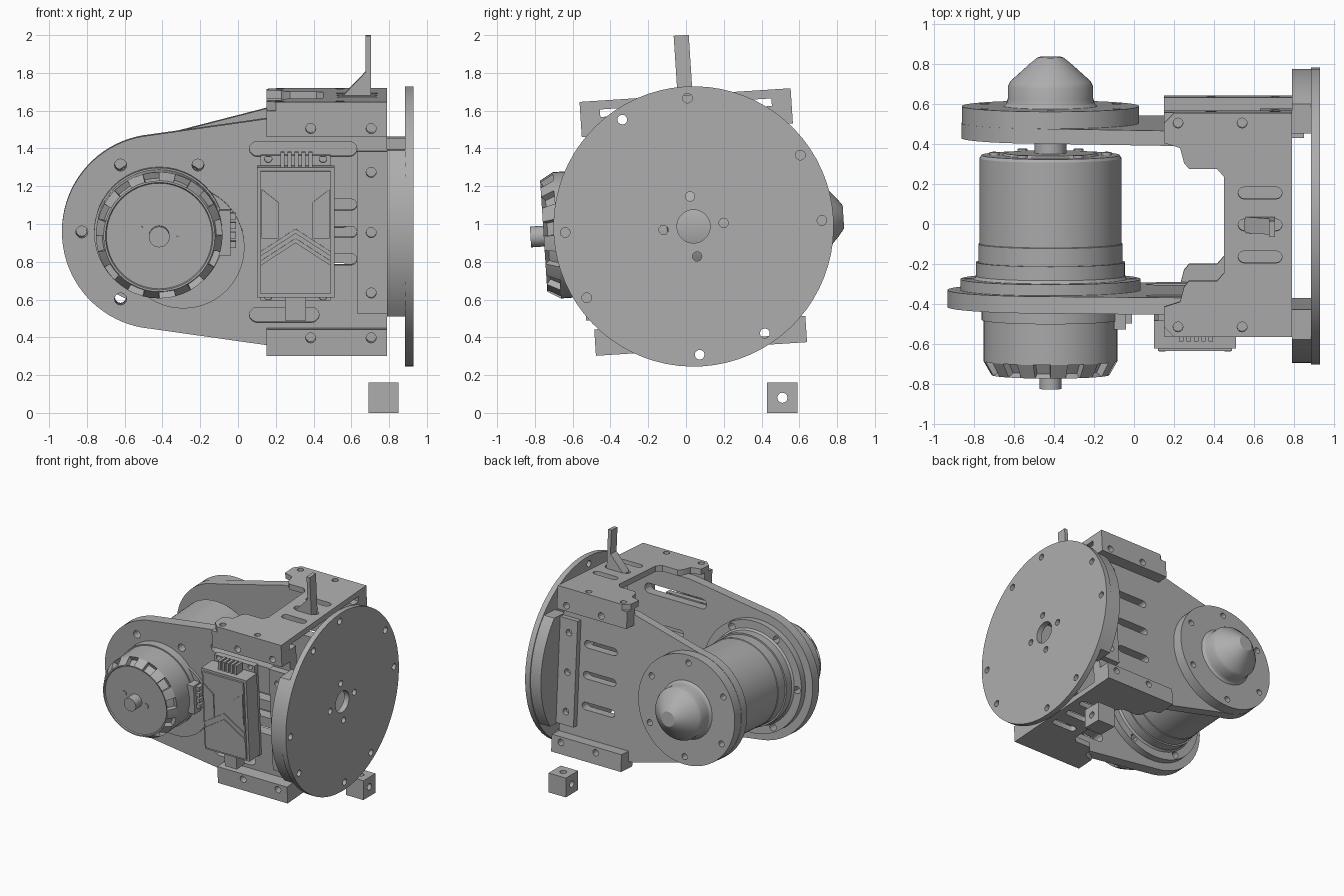
import bpy, bmesh
from math import sin, cos, pi, radians, asin
from mathutils import Matrix

if "Cube" in bpy.data.objects:
    bpy.data.objects.remove(bpy.data.objects["Cube"])

GREY = (0.42, 0.42, 0.42, 1)
metal = bpy.data.materials.new("plain_grey")
metal.use_nodes = True
metal.diffuse_color = GREY
metal.node_tree.nodes["Principled BSDF"].inputs["Base Color"].default_value = GREY

# The whole assembly leans slightly about its long axis
LEAN = Matrix.Translation((0, 0.04, 0.987)) @ Matrix.Rotation(radians(3.7), 4, 'X')
AXES = {'x': Matrix(((0, 0, 1, 0), (1, 0, 0, 0), (0, 1, 0, 0), (0, 0, 0, 1))),
        'y': Matrix(((1, 0, 0, 0), (0, 0, 1, 0), (0, 1, 0, 0), (0, 0, 0, 1))),
        'z': Matrix.Identity(4)}
CX = -0.417  # drive axis


def finish(name, bm, place=LEAN, smooth=True):
    bmesh.ops.remove_doubles(bm, verts=bm.verts, dist=1e-5)
    bmesh.ops.recalc_face_normals(bm, faces=bm.faces)
    mesh = bpy.data.meshes.new(name)
    bm.to_mesh(mesh)
    bm.free()
    mesh.materials.clear()
    mesh.materials.append(metal)
    obj = bpy.data.objects.new(name, mesh)
    bpy.context.collection.objects.link(obj)
    obj.matrix_world = place
    if smooth:
        bpy.ops.object.select_all(action='DESELECT')
        obj.select_set(True)
        bpy.context.view_layer.objects.active = obj
        bpy.ops.object.shade_smooth_by_angle(angle=radians(28))
    return obj


def circle(u, v, r, n=12):
    return [(u + r * cos(2 * pi * i / n), v + r * sin(2 * pi * i / n)) for i in range(n)]


def ring(u, v, radius, count, r, start=0):
    return [circle(u + radius * cos(start + 2 * pi * i / count),
                   v + radius * sin(start + 2 * pi * i / count), r) for i in range(count)]


def rect(u0, u1, v0, v1):
    return [(u0, v0), (u1, v0), (u1, v1), (u0, v1)]


def slot(u0, u1, v, r):
    arc = [pi / 2 + pi * i / 6 for i in range(7)]
    return ([(u0 + r + r * cos(a), v + r * sin(a)) for a in arc]
            + [(u1 - r - r * cos(a), v - r * sin(a)) for a in arc])


def slab(name, axis, w0, w1, outline, holes=(), place=LEAN):
    """Flat part: outline with holes, thickened along an axis."""
    curve = bpy.data.curves.new(name, 'CURVE')
    curve.dimensions, curve.fill_mode = '2D', 'BOTH'
    curve.extrude = (w1 - w0) / 2
    for pts in [outline, *holes]:
        sp = curve.splines.new('POLY')
        sp.points.add(len(pts) - 1)
        for p, (u, v) in zip(sp.points, pts):
            p.co = (u, v, 0, 1)
        sp.use_cyclic_u = True
    temp = bpy.data.objects.new(name, curve)
    bpy.context.collection.objects.link(temp)
    dg = bpy.context.evaluated_depsgraph_get()
    mesh = bpy.data.meshes.new_from_object(temp.evaluated_get(dg))
    bm = bmesh.new()
    bm.from_mesh(mesh)
    bpy.data.objects.remove(temp)
    bpy.data.meshes.remove(mesh)
    bm.transform(AXES[axis] @ Matrix.Translation((0, 0, (w0 + w1) / 2)))
    return finish(name, bm, place)


def lathe(name, profile, n=48, windows=None):
    """Turned part about the drive axis; profile is (y, radius)."""
    bm = bmesh.new()
    rings = [[bm.verts.new((CX + r * u, y, r * v)) for u, v in circle(0, 0, 1, n)]
             for y, r in profile]
    cut = []
    for k, (a, b) in enumerate(zip(rings, rings[1:])):
        for i in range(n):
            j = (i + 1) % n
            f = bm.faces.new((a[i], a[j], b[j], b[i]))
            if k == windows and i % 4 < 2:
                cut.append(f)
    bm.faces.new(rings[0])
    bm.faces.new(rings[-1])
    bmesh.ops.recalc_face_normals(bm, faces=bm.faces)
    if cut:
        bmesh.ops.inset_region(bm, faces=cut, thickness=0.006, depth=-0.035)
    return finish(name, bm)


def side_plate(name, y0, y1, r, holes):
    arc = [pi * 0.53 + pi * 0.94 * i / 40 for i in range(41)]
    outline = [(CX + r * cos(a), r * sin(a)) for a in arc]
    outline += [(0.15, -0.6), (0.24, -0.61), (0.79, -0.61), (0.79, 0.61), (0.24, 0.61), (0.15, 0.6)]
    return slab(name, 'y', y0, y1, outline, holes)


# Side plates
big_slots = [slot(0.06, 0.63, 0.44, 0.04), slot(0.06, 0.43, -0.44, 0.04)]
small_slots = [slot(0.26, 0.63, z, 0.03) for z in (-0.145, 0, 0.145)]
side_plate("front_side_plate", -0.455, -0.37, 0.515,
           big_slots + small_slots + ring(CX, 0, 0.41, 6, 0.032))
side_plate("back_side_plate", 0.39, 0.465, 0.445,
           [slot(0.29, 0.59, z, 0.03) for z in (-0.25, 0, 0.25)])

# Top and bottom bridge plates, open towards the drive
half = [(0.79, 0.56), (0.2, 0.56), (0.15, 0.51), (0.15, 0.41), (0.23, 0.385), (0.25, 0.31),
        (0.275, 0.28), (0.415, 0.28), (0.45, 0.24)]
bridge = half + [(x, -y) for x, y in reversed(half)]
bolts = [circle(x, y, 0.025) for x in (0.22, 0.54) for y in (-0.51, 0.51)]
vents = [slot(0.52, 0.74, y, 0.03) for y in (-0.16, 0, 0.16)]
slab("top_bridge_plate", 'z', 0.65, 0.697, bridge, bolts + vents)
slab("bottom_bridge_plate", 'z', -0.65, -0.605, bridge, bolts + vents)

# Corner bars and side brackets that hold the flange
for s, label in ((-1, "front"), (1, "back")):
    y0, y1 = sorted((s * 0.455, s * 0.56))
    for t, level in ((-1, "bottom"), (1, "top")):
        z0, z1 = sorted((t * 0.51, t * 0.65))
        bar = [(0.15, z0), (0.79, z0), (0.79, z1), (0.15, z1)]
        slab(f"{label}_{level}_bar", 'y', y0, y1, bar,
             [circle(x, t * 0.555, 0.027) for x in (0.385, 0.705)])
    y0, y1 = sorted((s * 0.455, s * 0.51))
    slab(f"{label}_side_bracket", 'y', y0, y1, rect(0.63, 0.79, -0.43, 0.43),
         [circle(0.705, z, 0.027) for z in (-0.32, 0, 0.32)])
    a = asin(0.44 / 0.735)
    pad = [(s * 0.44, -0.44)] + [(s * 0.735 * cos(-a + a * i / 8), 0.735 * sin(-a + a * i / 8))
                                 for i in range(17)] + [(s * 0.44, 0.44)]
    slab(f"{label}_flange_spacer", 'x', 0.79, 0.887, pad)

# Round mounting flange
slab("mounting_flange", 'x', 0.885, 0.93, circle(0, 0, 0.742, 72),
     [circle(0, 0, 0.088, 32)] + ring(0, 0, 0.16, 4, 0.025, radians(3))
     + ring(0, 0, 0.68, 4, 0.026, radians(-1)) + ring(0, 0, 0.68, 4, 0.026, radians(30)))

# Drive: motor, gearbox, bearing and dome along one axis
slab("motor_foot", 'y', -0.475, -0.45, circle(-0.29, -0.08, 0.325, 40))
lathe("motor_base", [(-0.52, 0.345), (-0.45, 0.345)])
lathe("motor_can", [(-0.47, 0.335), (-0.725, 0.335), (-0.795, 0.295), (-0.795, 0.285),
                    (-0.785, 0.28)], windows=1)
lathe("motor_shaft", [(-0.78, 0.055), (-0.865, 0.055)], 24)
for x, z in ((-0.52, 0.035), (-0.32, -0.02)):
    slab("motor_screw", 'y', -0.792, -0.78, circle(x, z, 0.02))
slab("motor_connector", 'y', -0.56, -0.45, rect(-0.1, -0.04, -0.12, 0.12))
for i in range(4):
    z = -0.08 + i * 0.05
    slab("motor_wire_socket", 'y', -0.53, -0.47, rect(-0.04, -0.01, z, z + 0.035))
slab("gearbox_flange", 'y', -0.37, -0.315, circle(CX, 0, 0.45, 64), ring(CX, 0, 0.41, 6, 0.03))
lathe("gearbox_body", [(-0.37, 0.385), (-0.315, 0.385), (-0.3, 0.372), (-0.23, 0.372),
                       (-0.23, 0.36), (-0.14, 0.36), (-0.137, 0.355), (0.29, 0.355),
                       (0.305, 0.345), (0.305, 0.24), (0.315, 0.23)], 64)
for hole in ring(CX, 0, 0.28, 6, 0.025):
    slab("gearbox_screw", 'y', 0.3, 0.32, hole)
lathe("drive_rod", [(0.3, 0.08), (0.4, 0.08)], 24)
slab("bearing_cover", 'y', 0.465, 0.55, circle(CX, 0, 0.443, 64), ring(CX, 0, 0.38, 6, 0.025, pi / 6))
lathe("bearing_dome", [(0.54, 0.3), (0.55, 0.235), (0.565, 0.22), (0.59, 0.213), (0.65, 0.213),
                       (0.675, 0.2), (0.765, 0.1), (0.785, 0.075), (0.795, 0.06)])

# Controller box with raised chevron and cooling trim
ESC_Z = 0.025
slab("controller_mount", 'y', -0.5, -0.45, rect(0.12, 0.49, ESC_Z - 0.385, ESC_Z + 0.385),
     [circle(x, ESC_Z + z, 0.02) for x in (0.16, 0.45) for z in (-0.365, 0.365)])
slab("controller_box", 'y', -0.64, -0.5, rect(0.1, 0.51, ESC_Z - 0.36, ESC_Z + 0.33))
slab("controller_lid", 'y', -0.655, -0.64, rect(0.12, 0.49, ESC_Z - 0.34, ESC_Z + 0.31))
for dz in (0, -0.05):
    chevron = [(0.12, -0.12), (0.305, 0), (0.49, -0.12), (0.49, -0.145), (0.305, -0.025), (0.12, -0.145)]
    slab("controller_chevron", 'y', -0.663, -0.655, [(x, z + dz + 0.03) for x, z in chevron])
for s in (-1, 1):
    rib = [(0.2, 0.24), (0.1, 0.17), (0.1, -0.02), (0.2, -0.02)]
    slab("controller_rib", 'y', -0.663, -0.655, [(0.305 + s * x * 0.9, z) for x, z in rib])
for i in range(5):
    x = 0.225 + i * 0.037
    slab("controller_lead", 'y', -0.6, -0.52, rect(x, x + 0.022, 0.34, 0.43))
slab("controller_plug", 'y', -0.6, -0.5, rect(0.25, 0.36, -0.46, -0.32))

# Upright lever with gusset
slab("lever_post", 'y', -0.04, 0.04, rect(0.675, 0.705, 0.66, 1.014))
slab("lever_gusset", 'y', -0.04, 0.04, [(0.55, 0.66), (0.69, 0.66), (0.69, 0.83), (0.675, 0.82), (0.55, 0.69)])

# Loose drilled cube on the ground
FLAT = Matrix.Translation((0.77, 0.51, 0))
slab("loose_cube", 'x', -0.08, 0.08, rect(-0.08, 0.08, 0, 0.125), [circle(0, 0.08, 0.027)], FLAT)
slab("loose_cube_top", 'z', 0.125, 0.16, rect(-0.08, 0.08, -0.08, 0.08), [circle(0, 0, 0.027)], FLAT)
